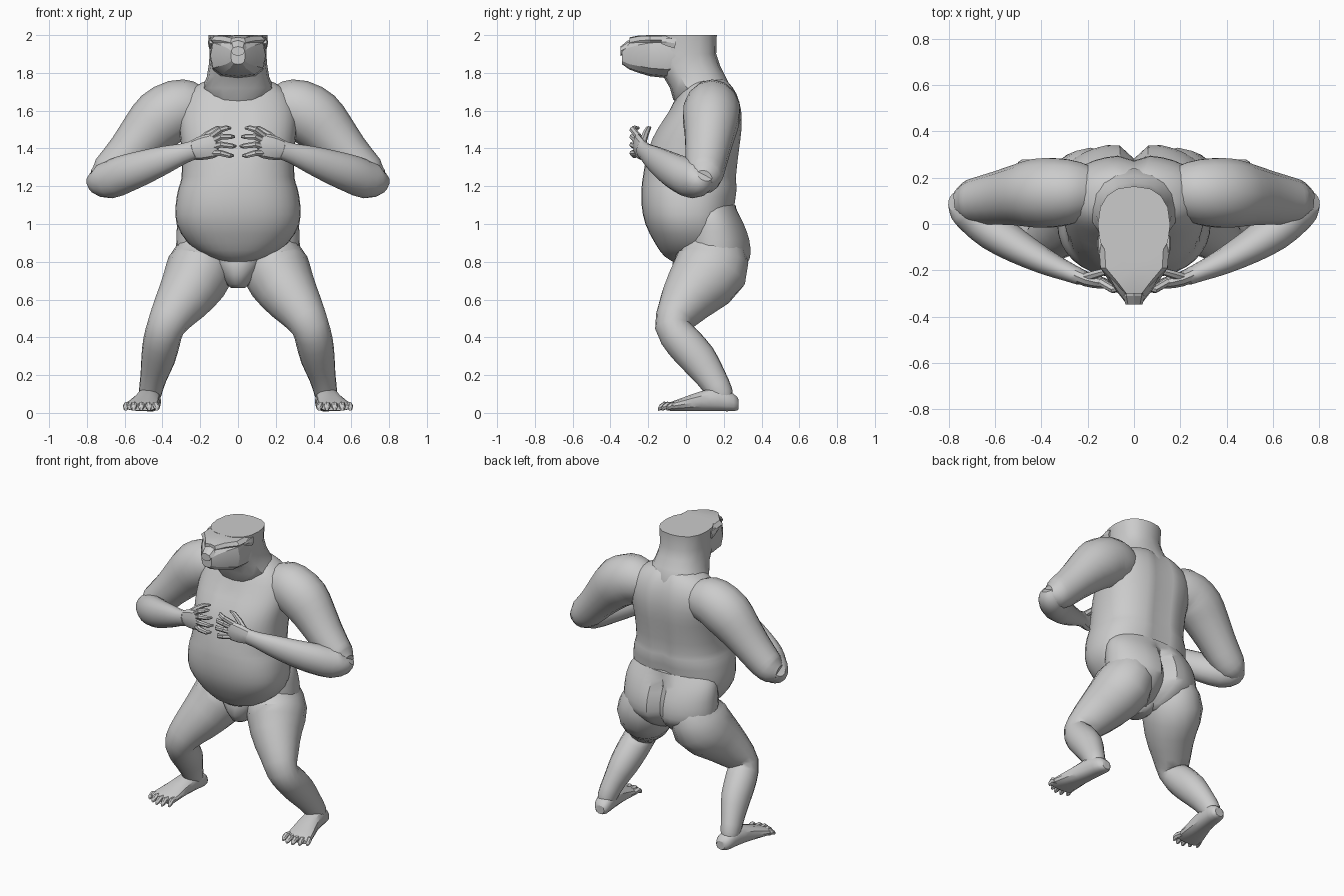
import bpy, bmesh, math
from mathutils import Vector

skin = bpy.data.materials.new("grey_skin")
skin.diffuse_color = (0.6, 0.6, 0.6, 1)


def finish(name, bm, mirror, angle):
    bmesh.ops.recalc_face_normals(bm, faces=bm.faces)
    me = bpy.data.meshes.new(name)
    bm.to_mesh(me)
    bm.free()
    me.materials.append(skin)
    ob = bpy.data.objects.new(name, me)
    bpy.context.collection.objects.link(ob)
    bpy.ops.object.select_all(action='DESELECT')
    ob.select_set(True)
    bpy.context.view_layer.objects.active = ob
    bpy.ops.object.shade_smooth_by_angle(angle=math.radians(angle))
    if mirror:
        ob.modifiers.new("mirror", 'MIRROR').use_mirror_merge = False
    return ob


def catmull(rings, steps):
    """Smoothly fill in rings between the given ones."""
    out = []
    for i in range(len(rings) - 1):
        p = [rings[max(i - 1, 0)], rings[i], rings[i + 1], rings[min(i + 2, len(rings) - 1)]]
        for s in range(steps):
            t = s / steps
            out.append([0.5 * (2 * b + (c - a) * t + (2 * a - 5 * b + 4 * c - d) * t * t
                               + (3 * b - a - 3 * c + d) * t ** 3) for a, b, c, d in zip(*p)])
    return out + [list(rings[-1])]


def loft(name, rings, ref=(0, 1, 0), tan=None, sides=14, steps=2, power=2.0,
         mirror=True, angle=35, shape=None):
    """Skin over elliptical rings (x, y, z, radius_across, radius_along_ref)."""
    rings = catmull(rings, steps) if steps > 1 else rings
    pts = [Vector(r[:3]) for r in rings]
    bm, loops = bmesh.new(), []
    for i, r in enumerate(rings):
        t = Vector(tan) if tan else (pts[min(i + 1, len(pts) - 1)] - pts[max(i - 1, 0)]).normalized()
        u = Vector(ref).cross(t).normalized()
        v = t.cross(u)
        loop = []
        for k in range(sides):
            a = 2 * math.pi * k / sides
            c, s = math.cos(a), math.sin(a)
            c = math.copysign(abs(c) ** (2 / power), c)
            s = math.copysign(abs(s) ** (2 / power), s)
            co = pts[i] + u * c * max(r[3], .003) + v * s * max(r[4], .003)
            loop.append(bm.verts.new(shape(co) if shape else co))
        loops.append(loop)
    for a, b in zip(loops, loops[1:]):
        for k in range(sides):
            bm.faces.new((a[k], a[(k + 1) % sides], b[(k + 1) % sides], b[k]))
    bm.faces.new(loops[0])
    bm.faces.new(loops[-1])
    return finish(name, bm, mirror, angle)


def stack(rows):
    """Rows of (height, half width, front y, back y) to level rings."""
    return [(0, (f + b) / 2, z, w, (b - f) / 2) for z, w, f, b in rows]


# Torso with a spine groove behind and a chest cleft in front
def groove(co):
    if co.y > .1 and co.z > 1.05:
        co.y -= .024 * math.exp(-(co.x / .035) ** 2)
    elif abs(co.x) < .01 and co.y < 0 and 1.38 < co.z < 1.62:
        co.y += .015
    return co


loft("torso", stack([
    (.79, .04, -.05, .12), (.83, .17, -.115, .2), (.9, .265, -.165, .24),
    (1.0, .325, -.215, .25), (1.1, .33, -.235, .26), (1.19, .315, -.235, .272),
    (1.25, .298, -.228, .268), (1.4, .3, -.2, .285), (1.5, .31, -.155, .297),
    (1.6, .31, -.09, .295), (1.69, .27, -.04, .27), (1.75, .19, 0, .23), (1.77, .12, .04, .2)]),
    tan=(0, 0, 1), sides=36, power=2.35, mirror=False, shape=groove)


# Hips and buttocks, parted by a cleft
def cleft(co):
    if co.y > .1:
        co.y -= .07 * math.exp(-(co.x / .045) ** 2) * min(1, max(0, (1.1 - co.z) / .1))
    return co


loft("hips", stack([
    (.68, .1, .06, .2), (.73, .2, .0, .28), (.79, .29, -.03, .335), (.84, .325, -.03, .352),
    (.92, .326, -.03, .345), (1.0, .322, -.02, .315), (1.06, .305, -.02, .283), (1.1, .27, 0, .262)]),
    tan=(0, 0, 1), sides=36, power=2.1, mirror=False, shape=cleft)

# Groin wedge between the thighs
loft("groin", stack([(.66, .035, .0, .12), (.68, .06, -.04, .16), (.73, .09, -.07, .2),
                     (.79, .13, -.075, .2), (.85, .16, -.06, .2)]),
     tan=(0, 0, 1), sides=14, steps=1, mirror=False)

# Neck and cut-off skull
loft("neck", stack([
    (1.6, .1, -.02, .2), (1.66, .16, -.068, .24), (1.72, .19, -.085, .24),
    (1.78, .165, -.12, .21), (1.84, .155, -.16, .18), (1.9, .15, -.17, .16),
    (2.0, .156, -.17, .163)]),
    tan=(0, 0, 1), sides=16, steps=1, power=2.4, mirror=False, angle=30)


# Jaw and snout, flattened on top
def flat_top(co):
    co.z = min(co.z, 1.985)
    return co


loft("face", [(0, -.02, 1.89, .14, .1), (0, -.1, 1.89, .15, .118), (0, -.19, 1.892, .146, .11),
              (0, -.25, 1.892, .105, .092), (0, -.3, 1.89, .068, .072), (0, -.338, 1.89, .038, .045)],
     ref=(0, 0, 1), tan=(0, -1, 0), sides=12, steps=1, power=2.8, mirror=False, angle=25, shape=flat_top)
loft("brow", [(0, -.08, 1.975, .153, .025), (0, -.19, 1.975, .145, .025), (0, -.25, 1.97, .085, .028),
              (0, -.3, 1.96, .04, .028)],
     ref=(0, 0, 1), tan=(0, -1, 0), sides=8, steps=1, power=4, mirror=False, angle=20)
loft("nose", [(0, -.24, 1.955, .035, .035), (0, -.31, 1.935, .047, .035), (0, -.347, 1.915, .037, .025)],
     ref=(0, 0, 1), tan=(0, -1, 0), sides=8, steps=1, mirror=False, angle=20)
loft("ear", [(.142, -.13, 1.965, .012, .012), (.148, -.09, 1.962, .012, .026), (.148, -.055, 1.955, .01, .03)],
     ref=(0, 0, 1), sides=6, steps=1, angle=20)

# Arms
loft("upper_arm", [
    (.14, .14, 1.62, .08, .09), (.23, .14, 1.615, .14, .13), (.32, .137, 1.607, .157, .15),
    (.41, .133, 1.555, .16, .152), (.49, .125, 1.475, .14, .135), (.58, .112, 1.375, .117, .118),
    (.67, .1, 1.28, .105, .103), (.725, .095, 1.245, .09, .088), (.77, .09, 1.235, .05, .05)])
loft("forearm", [
    (.768, .1, 1.265, .05, .045), (.74, .085, 1.245, .085, .078), (.68, .035, 1.235, .1, .09),
    (.6, -.035, 1.265, .1, .085), (.5, -.1, 1.3, .09, .072), (.38, -.165, 1.343, .072, .055),
    (.29, -.205, 1.373, .054, .042), (.23, -.23, 1.393, .05, .035)])

# Hands
loft("palm", [
    (.26, -.215, 1.385, .045, .034), (.2, -.24, 1.4, .062, .032), (.14, -.255, 1.413, .065, .026),
    (.11, -.262, 1.418, .055, .018)], sides=10, angle=25)
fingers = [(1.46, 1.5, 1.508, .04), (1.435, 1.462, 1.462, .02), (1.405, 1.42, 1.412, .012),
           (1.378, 1.375, 1.362, .025)]
for i, (z0, z1, z2, tip) in enumerate(fingers):
    loft(f"finger_{i + 1}", [(.145, -.25, z0, .018, .018), (.09, -.283, z1, .017, .017),
                             (tip + .02, -.273, z2, .014, .014), (tip, -.25, z2, .007, .007)],
         sides=7, steps=1, angle=25)
loft("thumb", [(.21, -.23, 1.43, .022, .02), (.16, -.215, 1.475, .018, .018),
               (.11, -.2, 1.505, .014, .014), (.075, -.19, 1.51, .007, .007)], sides=7, steps=1, angle=25)

# Legs, rooted inside the hips
loft("leg", [
    (.165, .15, .98, .1, .1), (.172, .15, .88, .145, .16),
    (.2, .13, .76, .18, .2), (.265, .035, .64, .157, .162), (.335, -.035, .54, .124, .12),
    (.383, -.07, .455, .1, .094), (.405, -.015, .375, .098, .1), (.423, .065, .285, .09, .098),
    (.448, .135, .185, .07, .08), (.465, .185, .1, .06, .066), (.465, .205, .05, .045, .045)], sides=16)

# Feet and toes
loft("foot", [
    (.455, .278, .045, .03, .028), (.46, .252, .055, .052, .047), (.47, .17, .07, .06, .062),
    (.483, .08, .062, .068, .054), (.5, -.01, .046, .082, .038), (.51, -.07, .036, .088, .026),
    (.512, -.1, .03, .08, .018)], ref=(0, 0, 1), tan=(0, -1, 0), power=2.4, angle=30)
for i in range(5):
    x, y = .44 + i * .035, -.115 - .035 * math.sin((i + .6) * .75)
    loft(f"toe_{i + 1}", [(x, -.06, .036, .02, .02), (x + .004 * i - .006, y + .03, .04, .018, .02),
                          (x + .006 * i - .01, y + .008, .028, .015, .016),
                          (x + .006 * i - .01, y, .02, .008, .009)],
         ref=(0, 0, 1), tan=(0, -1, 0), sides=7, steps=1, angle=25)
